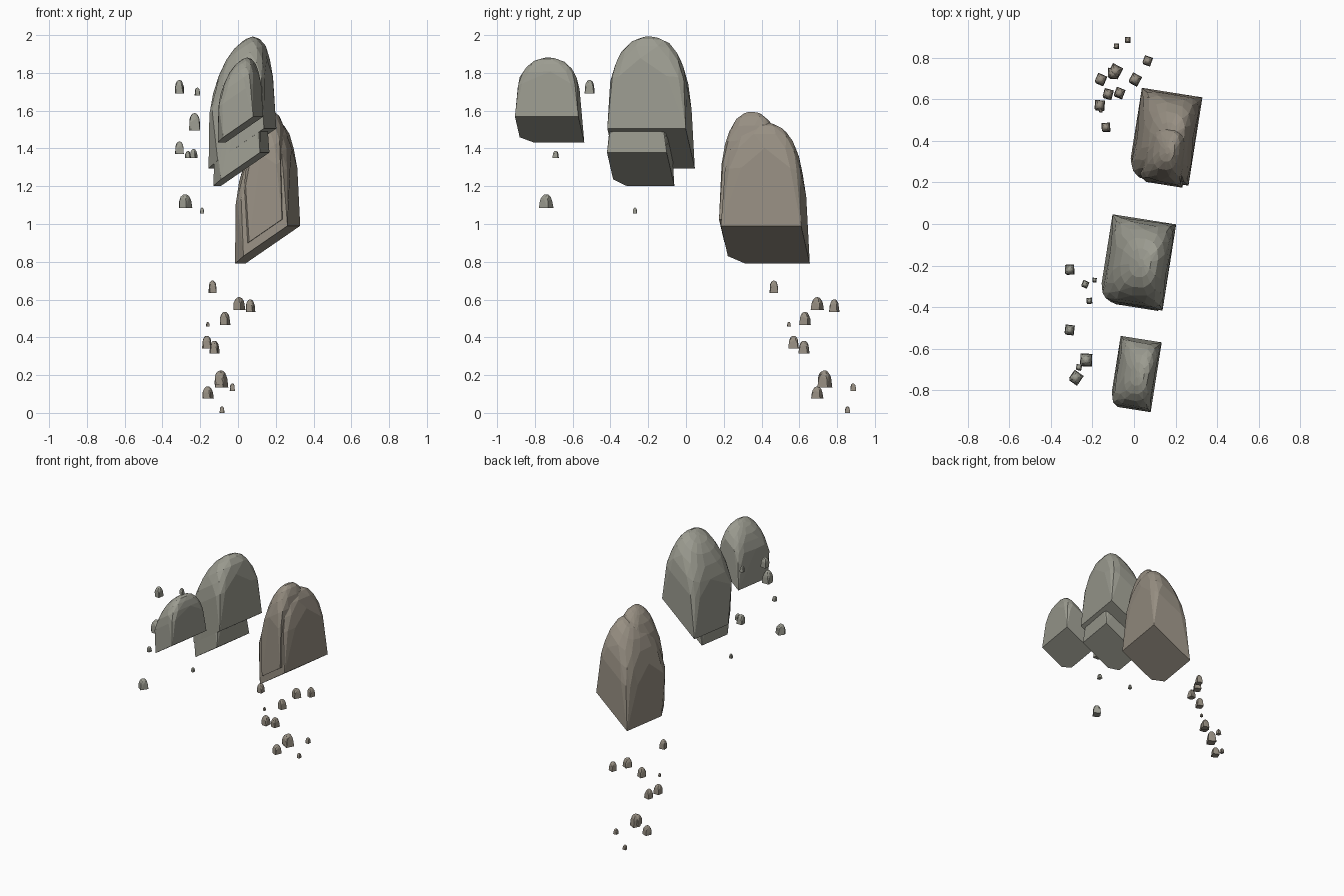
import bpy, bmesh, random
from math import sin, cos, pi, radians, copysign

if "Cube" in bpy.data.objects:
    bpy.data.objects.remove(bpy.data.objects["Cube"])

random.seed(4)

def material(name, col):
    m = bpy.data.materials.new(name)
    m.diffuse_color = (*col, 1)
    m.use_nodes = True
    m.node_tree.nodes["Principled BSDF"].inputs["Base Color"].default_value = m.diffuse_color
    return m

grey = material("grey_stone", (0.33, 0.33, 0.28))
brown = material("brown_stone", (0.31, 0.275, 0.225))

# (height fraction, width fraction, squareness) of each ring above the base
RINGS = [(0.5, 0.98, 7), (0.68, 0.92, 4), (0.82, 0.78, 3),
         (0.92, 0.58, 2.6), (0.98, 0.34, 2.2), (1.0, 0.1, 2)]

def rock(name, x, y, z, w, d, h, mat, slope=0.68, rot=-9, sides=14, jitter=0.03):
    """Domed boulder, faceted as a convex hull, with a sloping flat base."""
    # base: three sharp corners and one chamfered corner
    pts = [(1, -1, 0), (1, 1, 0), (-1, 1, 0), (-1, -0.6, 0), (-0.6, -1, 0)]
    for t, s, n in RINGS:
        phase = random.random()
        for i in range(sides):
            a = 2 * pi * (i + phase) / sides
            k = s * (1 - random.random() * jitter)
            u = k * copysign(abs(cos(a)) ** (2 / n), cos(a))
            v = k * copysign(abs(sin(a)) ** (2 / n), sin(a))
            lean = 0.12 * (1 - s) if slope else 0
            pts.append((u + lean, v, t))
    c, sn = cos(radians(rot)), sin(radians(rot))
    bm = bmesh.new()
    for u, v, t in pts:
        lx, ly = u * w / 2, v * d / 2
        bm.verts.new((x + lx * c - ly * sn, y + lx * sn + ly * c, z + t * h + slope * lx))
    res = bmesh.ops.convex_hull(bm, input=bm.verts)
    bmesh.ops.delete(bm, geom=[v for v in bm.verts if not v.link_faces], context='VERTS')
    # merge nearly flat triangles into broad chipped facets
    bmesh.ops.dissolve_limit(bm, angle_limit=radians(6), verts=bm.verts, edges=bm.edges)
    bmesh.ops.recalc_face_normals(bm, faces=bm.faces)
    me = bpy.data.meshes.new(name)
    bm.to_mesh(me)
    bm.free()
    me.materials.append(mat)
    ob = bpy.data.objects.new(name, me)
    bpy.context.collection.objects.link(ob)
    return ob

# large boulders
rock("tall_boulder", 0.017, -0.185, 1.40, 0.31, 0.42, 0.56, grey)
rock("tall_boulder_foot", 0.013, -0.24, 1.29, 0.26, 0.32, 0.36, grey)
rock("small_boulder", 0.008, -0.722, 1.50, 0.20, 0.34, 0.36, grey)
rock("low_boulder", 0.15, 0.42, 0.89, 0.295, 0.43, 0.62, brown)
rock("low_boulder_front", 0.15, 0.355, 0.95, 0.22, 0.33, 0.625, brown)

# loose stones: x, y, base z, width
UPPER = [(-.31, -.51, 1.69, .055), (-.215, -.37, 1.68, .033), (-.23, -.655, 1.495, .07),
         (-.31, -.22, 1.37, .055), (-.265, -.69, 1.35, .033), (-.235, -.29, 1.35, .038),
         (-.28, -.74, 1.085, .065), (-.19, -.27, 1.055, .025)]
LOWER = [(-.135, .465, .635, .05), (.005, .695, .545, .06), (.065, .785, .535, .05),
         (-.07, .63, .465, .055), (-.16, .545, .457, .02), (-.165, .57, .34, .058),
         (-.125, .625, .315, .055), (-.09, .735, .135, .068), (-.1, .725, .15, .06),
         (-.03, .885, .115, .033), (-.16, .695, .075, .058), (-.085, .855, 0, .03)]

for label, group, mat in (("upper_stone", UPPER, grey), ("lower_stone", LOWER, brown)):
    for i, (x, y, z, w) in enumerate(group):
        rock(f"{label}_{i + 1}", x, y, z, w * 0.82, w * 0.88, w * random.uniform(1.1, 1.35),
             mat, slope=0, rot=random.uniform(-35, 10), sides=7, jitter=0.06)
